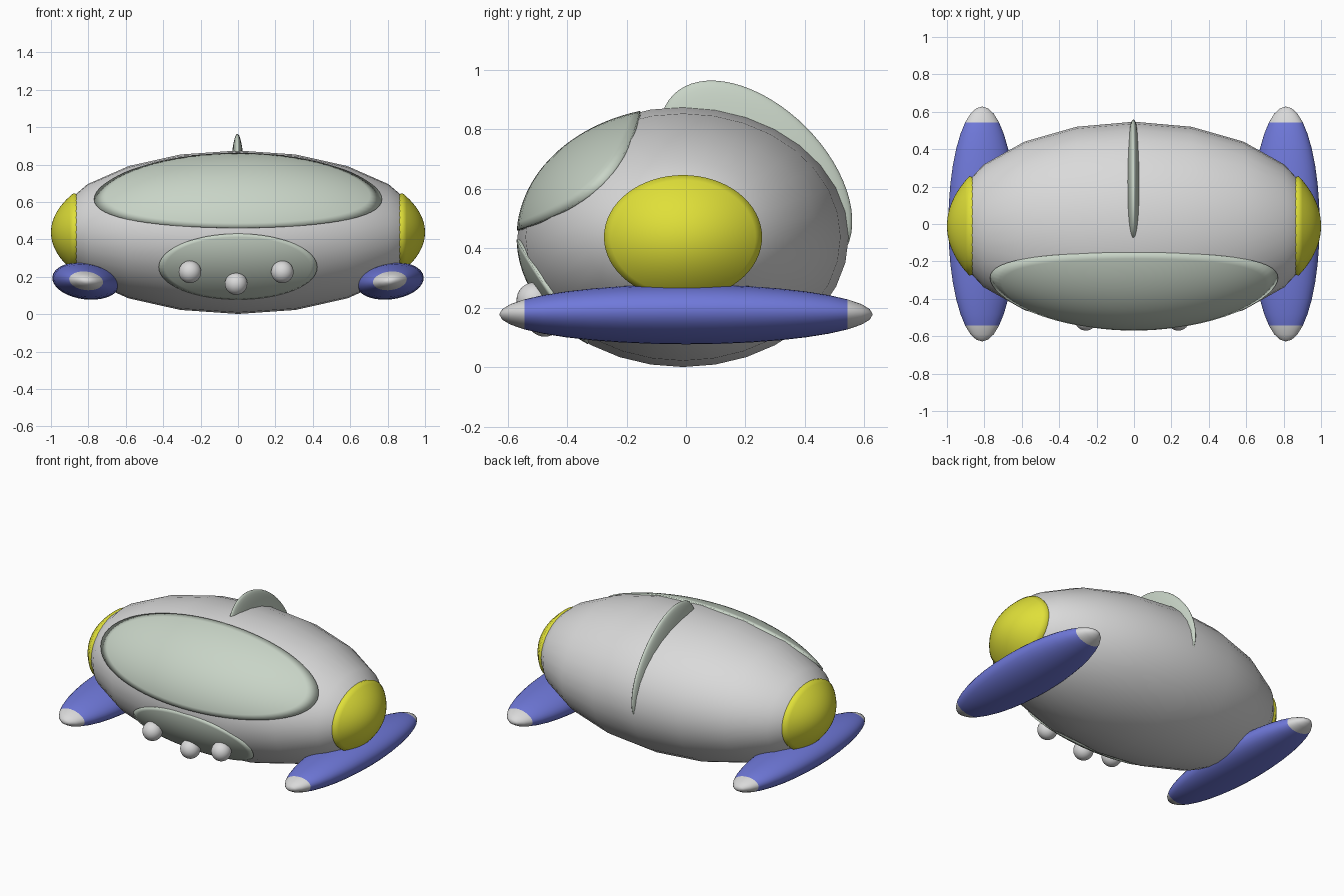
import bpy, bmesh
from math import radians, sin, cos, pi, sqrt
from mathutils import Matrix, Vector

cube = bpy.data.objects.get("Cube")
if cube:
    bpy.data.objects.remove(cube, do_unlink=True)


def material(name, rgb):
    m = bpy.data.materials.new(name)
    m.use_nodes = True
    color = (*rgb, 1)
    m.diffuse_color = color
    m.node_tree.nodes["Principled BSDF"].inputs["Base Color"].default_value = color
    return m


grey = material("light grey", (0.70, 0.70, 0.70))
green = material("pale green grey", (0.58, 0.66, 0.57))
yellow = material("yellow", (0.74, 0.74, 0.04))
blue = material("blue", (0.16, 0.19, 0.70))

CENTER = Vector((0, -0.01, 0.438))
SIZE = Vector((0.995, 0.557, 0.437))


def finish(name, bm, mats):
    for f in bm.faces:
        f.smooth = True
    mesh = bpy.data.meshes.new(name)
    bm.to_mesh(mesh)
    bm.free()
    for m in mats:
        mesh.materials.append(m)
    ob = bpy.data.objects.new(name, mesh)
    bpy.context.collection.objects.link(ob)
    return ob


def ellipsoid(name, loc, size, mats, turn=Matrix(), pole="Z", segs=32, rings=16, rule=None):
    """Scaled sphere; pole picks the axis its rings run along."""
    bm = bmesh.new()
    bmesh.ops.create_uvsphere(bm, u_segments=segs, v_segments=rings, radius=1)
    if pole != "Z":
        spin = Matrix.Rotation(pi / 2, 4, "Y" if pole == "X" else "X")
        bm.transform(spin)
    if rule:
        for f in bm.faces:
            f.material_index = rule(f.calc_center_median())
    bm.transform(Matrix.Translation(loc) @ turn @ Matrix.Diagonal((*size, 1)))
    return finish(name, bm, mats)


def hull_patch(name, a, b, turn, mat, segs=64, rings=12):
    """Thin oval plate that follows the hull, with its rim tucked inside."""
    bm = bmesh.new()
    place = Matrix.Translation(CENTER) @ Matrix.Diagonal((*SIZE, 1)) @ turn
    loops = []
    steps = [(i / rings, 1.005) for i in range(1, rings + 1)] + [(1, 0.975)]
    for r, grow in steps:
        loop = []
        for k in range(segs):
            t = 2 * pi * k / segs
            x, y = a * r * cos(t), b * r * sin(t)
            p = Vector((x, y, sqrt(1 - x * x - y * y))) * grow
            loop.append(bm.verts.new(place @ p))
        loops.append(loop)
    tip = bm.verts.new(place @ Vector((0, 0, 1.005)))
    for k in range(segs):
        n = (k + 1) % segs
        bm.faces.new((tip, loops[0][k], loops[0][n]))
        for inner, outer in zip(loops, loops[1:]):
            bm.faces.new((inner[k], outer[k], outer[n], inner[n]))
    return finish(name, bm, [mat])


# Hull with its coarse outline
ellipsoid("hull", CENTER, SIZE, [grey], pole="X", segs=32, rings=10)

# Windscreen and lower front panel
hull_patch("windscreen", 0.77, 0.588, Matrix.Rotation(radians(51), 4, "X"), green)
hull_patch("lower_panel", 0.424, 0.454, Matrix.Rotation(radians(118), 4, "X"), green)

for side, s in (("left", 1), ("right", -1)):
    # Yellow hull ends
    hull_patch(side + "_end_cap", 0.475, 0.475, Matrix.Rotation(s * pi / 2, 4, "Y"), yellow)
    # Side floats with grey tips, outer edge slightly raised
    ellipsoid(side + "_float", (s * 0.812, 0, 0.178), (0.182, 0.628, 0.099), [blue, grey],
              turn=Matrix.Rotation(radians(-7 * s), 4, "Y"), pole="Y", segs=36, rings=18,
              rule=lambda c: int(abs(c.y) > 0.866))

# Thin fin leaning over the back
ellipsoid("fin", (-0.003, 0.235, 0.64), (0.04, 0.392, 0.238), [green],
          turn=Matrix.Rotation(radians(-45), 4, "X"), pole="X", segs=64, rings=24)

# Three round lamps on the lower front
for name, x, y, z in (("right_lamp", -0.257, -0.51, 0.226),
                      ("middle_lamp", -0.01, -0.475, 0.163),
                      ("left_lamp", 0.237, -0.51, 0.226)):
    ellipsoid(name, (x, y, z), (0.06, 0.06, 0.06), [grey])
